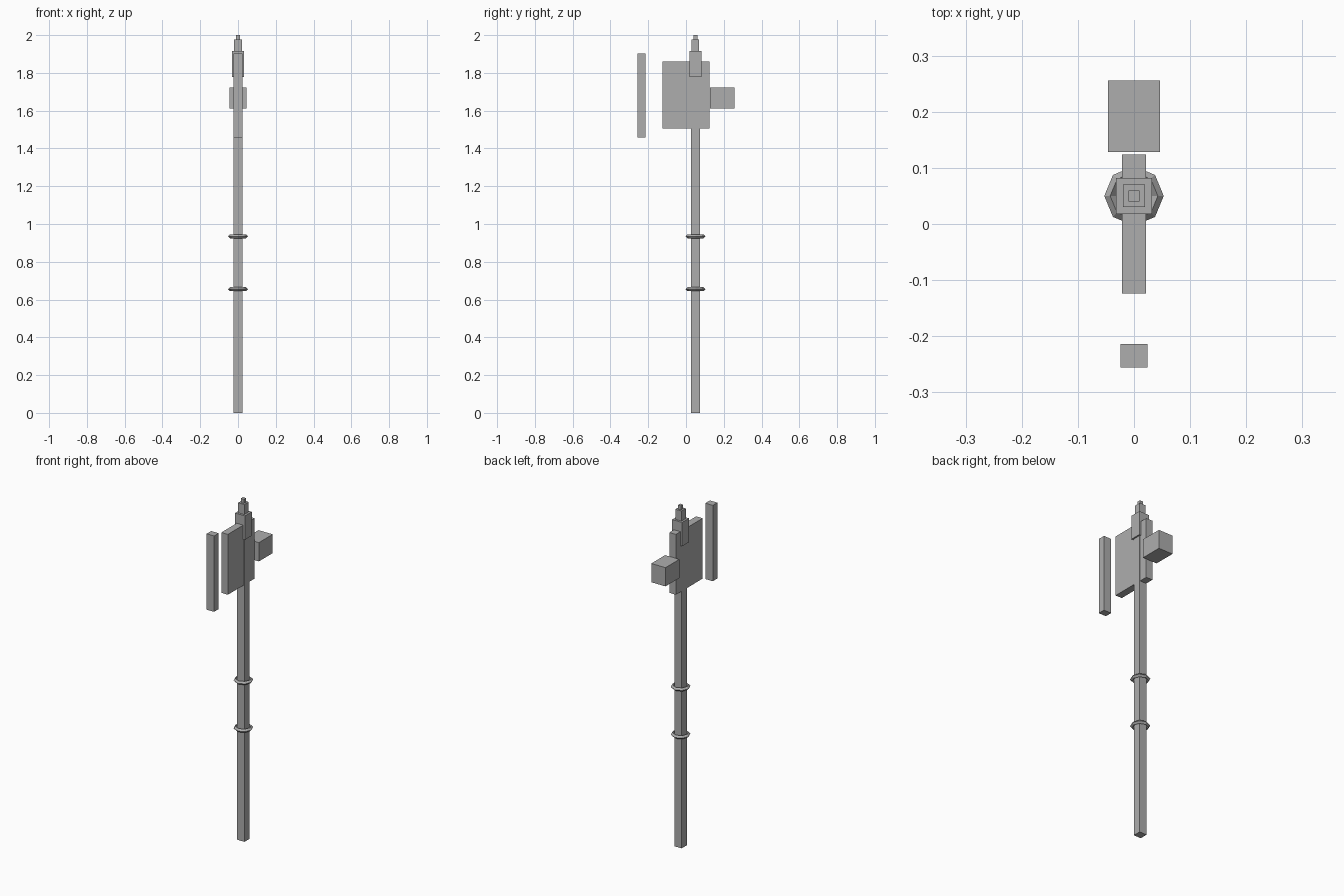
import bpy, bmesh, math
from mathutils import Matrix

if "Cube" in bpy.data.objects:
    bpy.data.objects.remove(bpy.data.objects["Cube"])

SHAFT_Y = 0.05

grey = bpy.data.materials.new("plain_grey")
grey.diffuse_color = (0.42, 0.42, 0.42, 1)
grey.use_nodes = True
grey.node_tree.nodes["Principled BSDF"].inputs["Base Color"].default_value = grey.diffuse_color


def finish(name, bm):
    bmesh.ops.recalc_face_normals(bm, faces=bm.faces)
    mesh = bpy.data.meshes.new(name)
    bm.to_mesh(mesh)
    bm.free()
    mesh.materials.append(grey)
    obj = bpy.data.objects.new(name, mesh)
    bpy.context.collection.objects.link(obj)
    return obj


def box(name, half_x, y0, y1, z0, z1):
    bm = bmesh.new()
    bmesh.ops.create_cube(bm, size=1, matrix=Matrix.Translation((0, (y0 + y1) / 2, (z0 + z1) / 2))
                          @ Matrix.Diagonal((2 * half_x, y1 - y0, z1 - z0, 1)))
    return finish(name, bm)


def ring(name, z, major=0.0425, minor=0.0105, sides=8, section=4):
    # low-poly binding ring: eight sides around, four-sided section
    bm = bmesh.new()
    loops = []
    for i in range(sides):
        a = 2 * math.pi * i / sides
        loop = []
        for j in range(section):
            b = 2 * math.pi * j / section
            r = major + minor * math.cos(b)
            loop.append(bm.verts.new((r * math.cos(a), SHAFT_Y + r * math.sin(a),
                                      z + minor * math.sin(b))))
        loops.append(loop)
    for i in range(sides):
        p, q = loops[i], loops[(i + 1) % sides]
        for j in range(section):
            k = (j + 1) % section
            bm.faces.new((p[j], q[j], q[k], p[k]))
    return finish(name, bm)


# long square shaft
box("shaft", 0.0235, SHAFT_Y - 0.0235, SHAFT_Y + 0.0235, 0, 1.8)

# axe head plate, detached cutting edge and hammer block
box("axe_plate", 0.021, -0.124, 0.124, 1.506, 1.86)
box("cutting_edge", 0.024, -0.256, -0.214, 1.457, 1.902)
box("hammer_block", 0.046, 0.128, 0.256, 1.612, 1.722)

# stepped top spike
for i, (h, z0, z1) in enumerate([(0.032, 1.777, 1.917), (0.02, 1.917, 1.976), (0.01, 1.976, 2.0)]):
    box(f"spike_step_{i + 1}", h, SHAFT_Y - h, SHAFT_Y + h, z0, z1)

# grip rings
ring("lower_ring", 0.655)
ring("upper_ring", 0.935)
